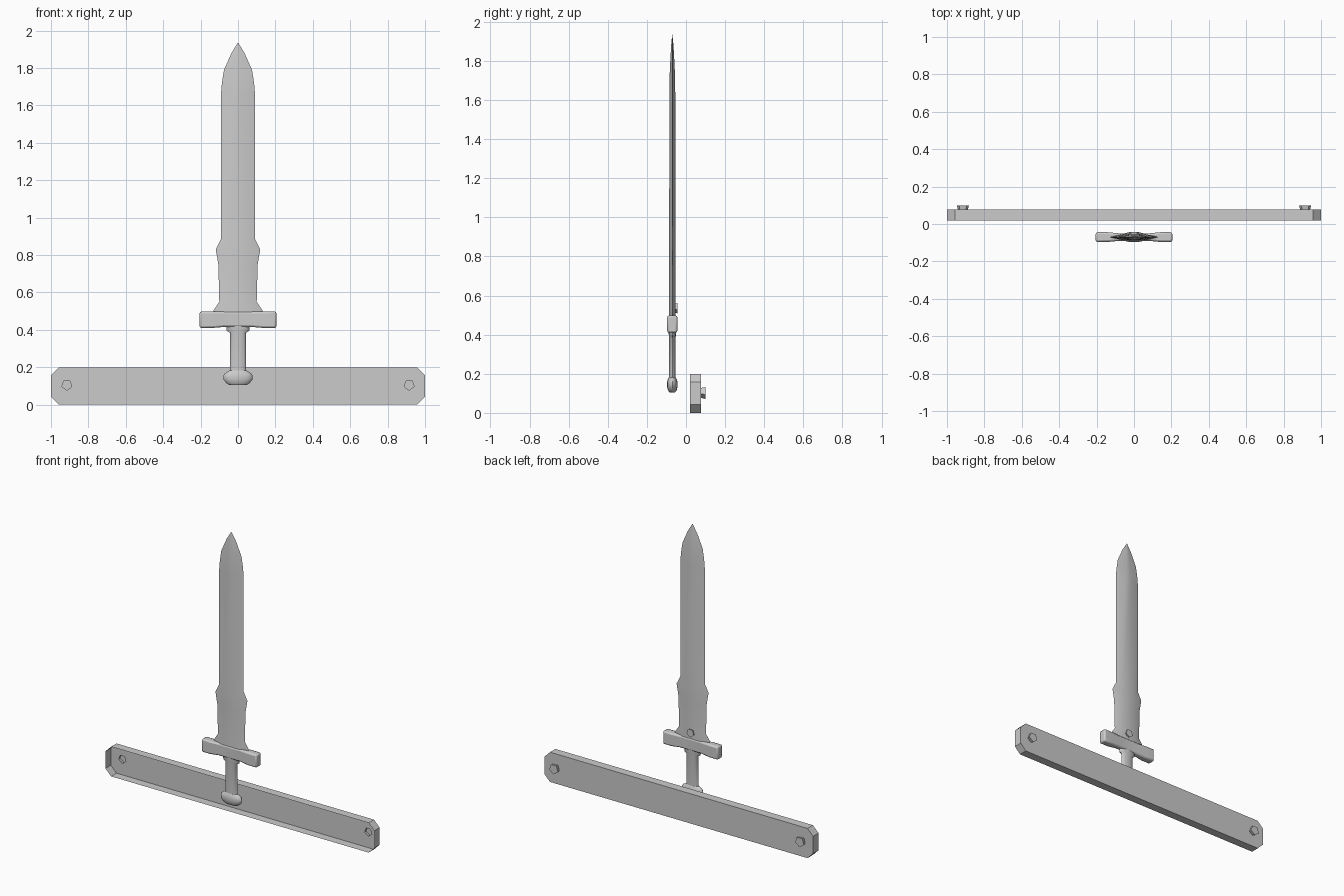
import bpy, bmesh, math

if "Cube" in bpy.data.objects:
    bpy.data.objects.remove(bpy.data.objects["Cube"])

grey = bpy.data.materials.new("plain_grey")
grey.use_nodes = True
grey.diffuse_color = (0.6, 0.6, 0.6, 1)
grey.node_tree.nodes["Principled BSDF"].inputs["Base Color"].default_value = (0.6, 0.6, 0.6, 1)

SWORD_Y = -0.07
BOARD_FRONT, BOARD_BACK = 0.02, 0.077


def finish(bm, name, smooth=True, bevel=0, recalc=True):
    """Turn a bmesh into a named, coloured object."""
    if recalc:
        bmesh.ops.recalc_face_normals(bm, faces=bm.faces)
    mesh = bpy.data.meshes.new(name)
    bm.to_mesh(mesh)
    bm.free()
    mesh.materials.append(grey)
    obj = bpy.data.objects.new(name, mesh)
    bpy.context.collection.objects.link(obj)
    if bevel:
        mod = obj.modifiers.new("soft_edges", "BEVEL")
        mod.width, mod.segments = bevel, 2
        mod.limit_method, mod.angle_limit = "ANGLE", math.radians(40)
    if smooth:
        bpy.ops.object.select_all(action="DESELECT")
        bpy.context.view_layer.objects.active = obj
        obj.select_set(True)
        bpy.ops.object.shade_smooth_by_angle(angle=math.radians(35))
    return obj


def skin(bm, rings):
    """Join consecutive closed rings of vertices with quads."""
    for a, b in zip(rings, rings[1:]):
        for i in range(len(a)):
            j = (i + 1) % len(a)
            bm.faces.new((a[i], a[j], b[j], b[i]))


def loft(name, sections, **options):
    bm = bmesh.new()
    rings = [[bm.verts.new(p) for p in ring] for ring in sections]
    skin(bm, rings)
    bm.faces.new(rings[0])
    bm.faces.new(rings[-1])
    return finish(bm, name, **options)


def pentagon(x, y, z, r):
    angles = [math.radians(-90 + 72 * i) for i in range(5)]
    return [(x + r * math.cos(a), y, z + r * math.sin(a)) for a in angles]


# Blade: flattened hexagonal section, as height, half width, ridge width, depth
blade = [(0.49, 0.13, 0.06, 0.016), (0.505, 0.13, 0.06, 0.016),
         (0.55, 0.1, 0.058, 0.016), (0.75, 0.105, 0.053, 0.016),
         (0.83, 0.119, 0.05, 0.016), (0.885, 0.091, 0.048, 0.016),
         (1.66, 0.091, 0.022, 0.015), (1.72, 0.086, 0.016, 0.014),
         (1.79, 0.075, 0.012, 0.011), (1.88, 0.035, 0.006, 0.006),
         (1.935, 0.001, 0.0005, 0.0005)]
loft("blade", [[(x, SWORD_Y + y, z) for x, y in
                ((w, 0), (p, d), (-p, d), (-w, 0), (-p, -d), (p, -d))]
               for z, w, p, d in blade])

# Crossguard: thick ends, slimmer waist, slightly arched underside
guard = [(-0.205, 0.026, 0.41), (-0.14, 0.026, 0.41), (-0.08, 0.02, 0.415),
         (0.08, 0.02, 0.415), (0.14, 0.026, 0.41), (0.205, 0.026, 0.41)]
loft("crossguard", [[(x, SWORD_Y - d, low), (x, SWORD_Y + d, low),
                     (x, SWORD_Y + d, 0.498), (x, SWORD_Y - d, 0.498)]
                    for x, d, low in guard], bevel=0.01)


# Grip and pommel: oval sections, as height, half width, half depth
def ovals(sections, sides=16):
    turns = [2 * math.pi * i / sides for i in range(sides)]
    return [[(rx * math.cos(a), SWORD_Y + ry * math.sin(a), z) for a in turns]
            for z, rx, ry in sections]


loft("grip", ovals([(0.16, 0.044, 0.017), (0.385, 0.044, 0.017),
                    (0.395, 0.06, 0.018), (0.425, 0.062, 0.019)]))
loft("pommel", ovals([(0.105, 0.045, 0.014), (0.115, 0.062, 0.022),
                      (0.135, 0.078, 0.027), (0.155, 0.078, 0.027),
                      (0.168, 0.07, 0.024), (0.182, 0.046, 0.018)]))

# Small stud on the back of the blade
loft("blade_stud", [pentagon(0, SWORD_Y + 0.012, 0.538, 0.025),
                    pentagon(0, SWORD_Y + 0.026, 0.538, 0.029)], smooth=False)

# Backing board: open-fronted tray with clipped corners and two bolt holes
c = 0.042
outline = [(-1 + c, 0), (1 - c, 0), (1, c), (1, 0.2 - c),
           (1 - c, 0.2), (-1 + c, 0.2), (-1, 0.2 - c), (-1, c)]
bm = bmesh.new()
front, back = [[bm.verts.new((x, y, z)) for x, z in outline]
               for y in (BOARD_FRONT, BOARD_BACK)]
skin(bm, [front, back])
loops = [back]
for side in (-1, 1):
    base, top = [[bm.verts.new(p) for p in pentagon(side * 0.915, y, 0.105, r)]
                 for y, r in ((BOARD_BACK, 0.028), (0.1, 0.034))]
    skin(bm, [base, top])
    bm.faces.new(top)
    loops.append(base)
edges = [bm.edges.get((v, loop[i - 1])) for loop in loops for i, v in enumerate(loop)]
bmesh.ops.triangle_fill(bm, edges=edges, use_beauty=True)
bmesh.ops.recalc_face_normals(bm, faces=bm.faces)
# Make the back panel face outwards
panel = max(bm.faces, key=lambda f: f.calc_center_median().y)
if panel.normal.y < 0:
    bmesh.ops.reverse_faces(bm, faces=bm.faces)
finish(bm, "backing_board", smooth=False, recalc=False)
